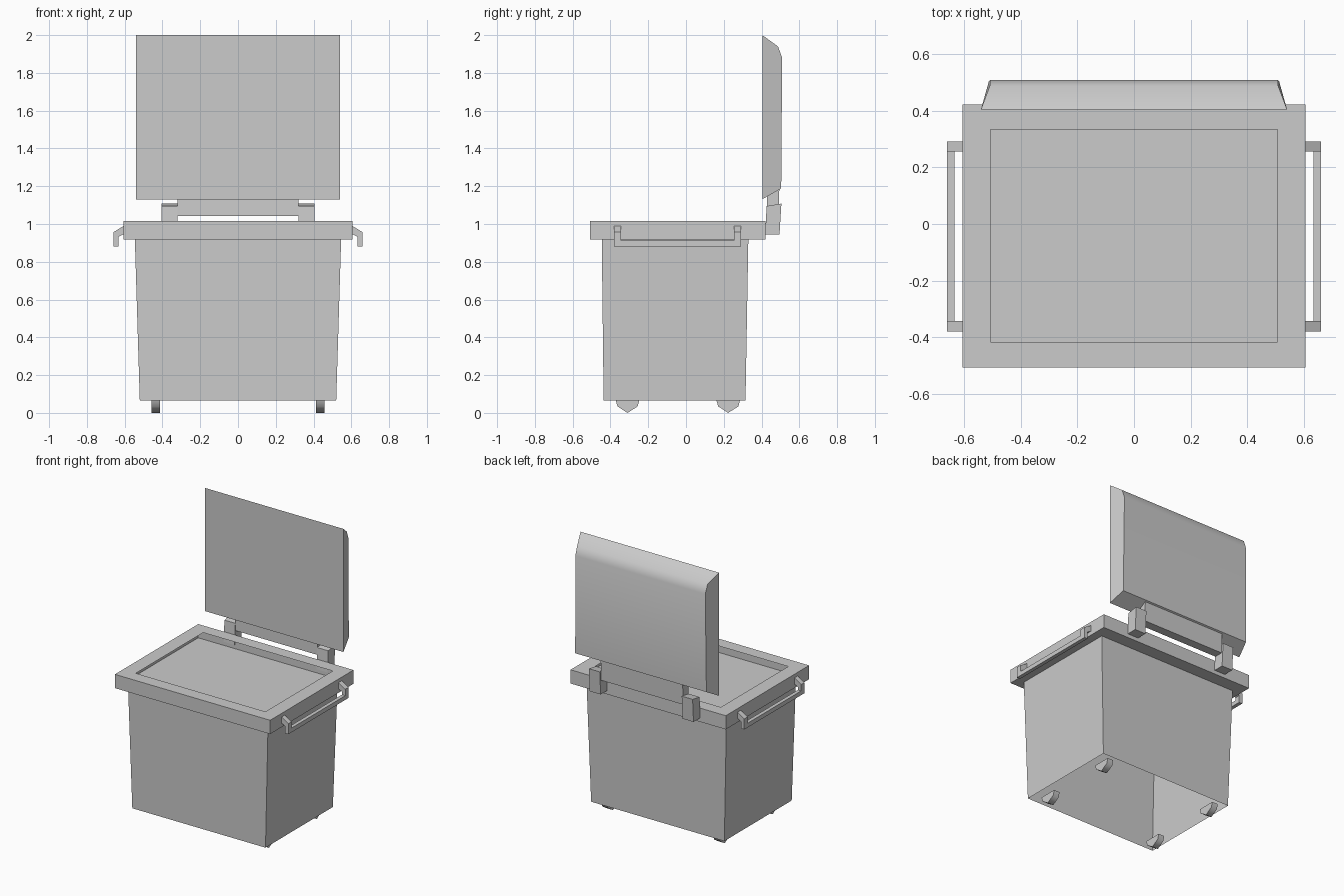
import bpy, bmesh
from math import radians

if "Cube" in bpy.data.objects:
    bpy.data.objects.remove(bpy.data.objects["Cube"], do_unlink=True)

GREY = (0.6, 0.6, 0.6, 1)
grey = bpy.data.materials.new("light grey plastic")
grey.use_nodes = True
grey.diffuse_color = GREY
grey.node_tree.nodes["Principled BSDF"].inputs["Base Color"].default_value = GREY


def finish(name, bm, smooth_angle=None):
    bmesh.ops.recalc_face_normals(bm, faces=bm.faces)
    mesh = bpy.data.meshes.new(name)
    bm.to_mesh(mesh)
    bm.free()
    obj = bpy.data.objects.new(name, mesh)
    bpy.context.collection.objects.link(obj)
    mesh.materials.append(grey)
    if smooth_angle:
        bpy.ops.object.select_all(action="DESELECT")
        obj.select_set(True)
        bpy.context.view_layer.objects.active = obj
        bpy.ops.object.shade_smooth_by_angle(angle=radians(smooth_angle))
    return obj


def loft(bm, loop_a, loop_b, cap_a=True, cap_b=True):
    """Join two matching loops of points with side faces and optional caps."""
    a = [bm.verts.new(p) for p in loop_a]
    b = [bm.verts.new(p) for p in loop_b]
    for i in range(len(a)):
        j = (i + 1) % len(a)
        bm.faces.new((a[i], a[j], b[j], b[i]))
    if cap_a:
        bm.faces.new(a[::-1])
    if cap_b:
        bm.faces.new(b)


def rect(x, y0, y1, z):
    return [(-x, y0, z), (x, y0, z), (x, y1, z), (-x, y1, z)]


def extrude_x(bm, profile, x0, x1):
    loft(bm, [(x0, y, z) for y, z in profile], [(x1, y, z) for y, z in profile])


# Tapered body, open underneath
bm = bmesh.new()
loft(bm, rect(0.52, -0.436, 0.315, 0.066), rect(0.546, -0.446, 0.33, 0.918), False, False)
finish("body", bm)

# Rim: hollow frame whose softly shaded floor shows through the opening
INNER = (0.506, -0.417, 0.334)
OUTER = (0.606, -0.507, 0.422)
bm = bmesh.new()
loft(bm, rect(*OUTER, 0.918), rect(*OUTER, 1.015), True, False)
loft(bm, rect(*OUTER, 1.015), rect(*INNER, 1.015), False, False)
bmesh.ops.remove_doubles(bm, verts=bm.verts, dist=0.0001)
rim = finish("rim", bm)
for face in rim.data.polygons:
    face.use_smooth = face.center.z < 0.93

# Open lid: flat inside, rounded top edge, sides narrowing to the back
LID = [(0.54, 0.404, 1.131), (0.512, 0.504, 1.188), (0.507, 0.509, 1.88),
       (0.509, 0.487, 1.94), (0.54, 0.404, 2.0)]
bm = bmesh.new()
loft(bm, [(-x, y, z) for x, y, z in LID], LID)
finish("lid", bm, 45)

# Hinge bar between the brackets
bm = bmesh.new()
extrude_x(bm, [(0.428, 1.043), (0.49, 1.043), (0.494, 1.185), (0.43, 1.148)], -0.32, 0.32)
finish("hinge_bar", bm)

BRACKET = [(0.419, 0.945), (0.495, 0.945), (0.505, 1.108), (0.427, 1.095)]
HANDLE = [(0.605, 0.99), (0.659, 0.957), (0.659, 0.882), (0.633, 0.882), (0.633, 0.932), (0.605, 0.947)]
GRIP = [(0.633, 0.882), (0.659, 0.882), (0.659, 0.912), (0.633, 0.912)]
FOOT = [(-0.063, 0.068), (-0.052, 0.034), (0, 0), (0.054, 0.034), (0.063, 0.068)]

for side, s in (("left", 1), ("right", -1)):
    # Hinge bracket
    bm = bmesh.new()
    extrude_x(bm, BRACKET, s * 0.32, s * 0.405)
    finish(side + "_hinge_bracket", bm)

    # Carry handle: two bent posts and a grip
    bm = bmesh.new()
    for y in (-0.38, 0.255):
        loft(bm, [(s * x, y, z) for x, z in HANDLE], [(s * x, y + 0.037, z) for x, z in HANDLE])
    loft(bm, [(s * x, -0.344, z) for x, z in GRIP], [(s * x, 0.256, z) for x, z in GRIP])
    finish(side + "_handle", bm)

    # Rounded feet
    for end, yc in (("front", -0.31), ("back", 0.223)):
        bm = bmesh.new()
        extrude_x(bm, [(yc + y, z) for y, z in FOOT], s * 0.414, s * 0.459)
        finish(end + "_" + side + "_foot", bm, 75)
